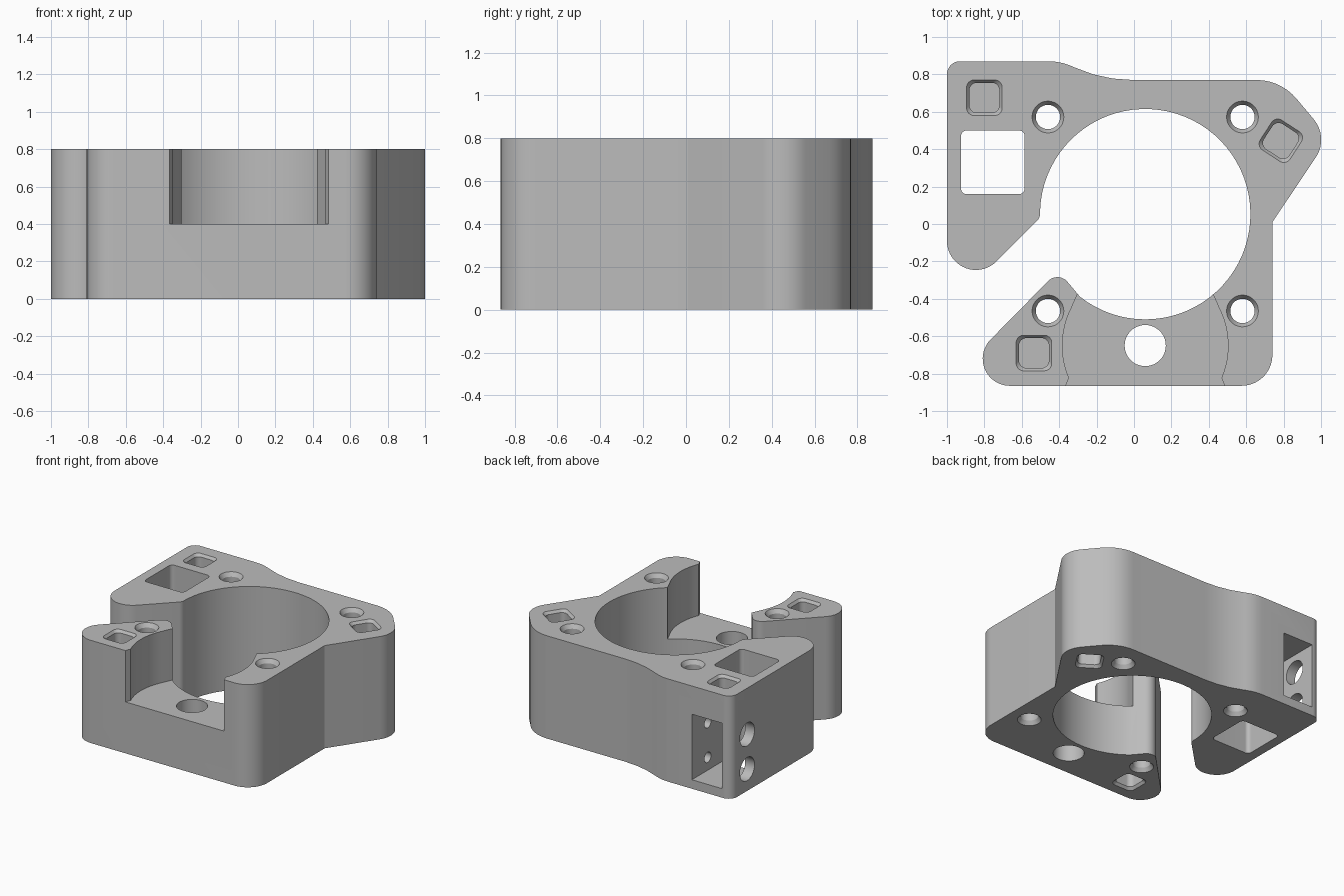
import bpy, bmesh, math
from math import radians, cos, sin, tan
from mathutils import Matrix, Vector

cube = bpy.data.objects.get("Cube")
if cube:
    bpy.data.objects.remove(cube, do_unlink=True)

HEIGHT = 0.8
BORE, BORE_R = Vector((0.06, 0.0525)), 0.5625

grey = bpy.data.materials.new("plain_grey")
grey.use_nodes = True
grey.diffuse_color = (0.5, 0.5, 0.5, 1)
grey.node_tree.nodes["Principled BSDF"].inputs["Base Color"].default_value = (0.5, 0.5, 0.5, 1)


def arc(center, r, a0, a1, n):
    """Points on an arc, angles in degrees."""
    angles = [radians(a0 + (a1 - a0) * i / n) for i in range(n + 1)]
    return [Vector((center[0] + r * cos(a), center[1] + r * sin(a))) for a in angles]


def rounded(corners):
    """Closed outline from (x, y, radius) corners."""
    pts = []
    for i, (x, y, r) in enumerate(corners):
        p = Vector((x, y))
        if r == 0:
            pts.append(p)
            continue
        d0 = (Vector(corners[i - 1][:2]) - p).normalized()
        d1 = (Vector(corners[(i + 1) % len(corners)][:2]) - p).normalized()
        half = d0.angle(d1) / 2
        c = p + (d0 + d1).normalized() * (r / sin(half))
        start = p + d0 * (r / tan(half)) - c
        turn = math.pi - 2 * half
        if d0.x * d1.y - d0.y * d1.x < 0:
            turn = -turn
        n = max(3, round(abs(turn) / radians(7)))
        for k in range(n + 1):
            pts.append(c + Matrix.Rotation(-turn * k / n, 2) @ start)
    return pts


def loft(name, rings, matrix=Matrix()):
    """Capped solid through (outline, height) rings."""
    bm = bmesh.new()
    loops = [[bm.verts.new((p[0], p[1], z)) for p in pts] for pts, z in rings]
    n = len(loops[0])
    for a, b in zip(loops, loops[1:]):
        for i in range(n):
            bm.faces.new((a[i], a[(i + 1) % n], b[(i + 1) % n], b[i]))
    bm.faces.new(loops[0])
    bm.faces.new(loops[-1])
    bmesh.ops.transform(bm, matrix=matrix, verts=bm.verts)
    bmesh.ops.recalc_face_normals(bm, faces=bm.faces)
    mesh = bpy.data.meshes.new(name)
    bm.to_mesh(mesh)
    bm.free()
    obj = bpy.data.objects.new(name, mesh)
    bpy.context.collection.objects.link(obj)
    return obj


def circle(r):
    return arc((0, 0), r, 0, 352.5, 47)


def square(s):
    h = s / 2
    return rounded([(-h, -h, 0.04), (h, -h, 0.04), (h, h, 0.04), (-h, h, 0.04)])


def box(x0, x1, y0, y1, r):
    return rounded([(x0, y0, r), (x1, y0, r), (x1, y1, r), (x0, y1, r)])


# Body outline, clockwise, with the bore arc as its inner edge
bore_edge = [(p.x, p.y, 0) for p in arc(BORE, BORE_R, 231.5, 538, 64)]
outline = rounded([
    (-1, 0.87, 0.07), (-0.39, 0.87, 0.3), (-0.17, 0.77, 0.75),
    (0.785, 0.77, 0.28), (1.043, 0.462, 0.17), (0.74, 0.01, 0),
    (0.74, -0.865, 0.165), (-1.01, -0.865, 0.145), (-0.405, -0.25, 0.07),
    *bore_edge, (-0.5, 0.035, 0.06), (-1, -0.465, 0.155)])
body = loft("clamp_body", [(outline, 0), (outline, HEIGHT)])
body.data.materials.append(grey)

cutters = []

# Front recess with curved side walls
HUB = Vector((0.06, -0.65))
right_wall = [HUB + Vector((0.40, -0.3)), HUB + Vector((0.425, -0.215))]
right_wall += arc(HUB, 0.443, -23, 27, 12) + [HUB + Vector((0.33, 0.35))]
left_wall = [Vector((2 * HUB.x - p.x, p.y)) for p in reversed(right_wall)]
recess = right_wall + left_wall
cutters.append(loft("recess_cutter", [(recess, HEIGHT / 2), (recess, 1)]))

# Round hole in the recess floor
cutters.append(loft("floor_hole_cutter", [(circle(0.11), -0.1), (circle(0.11), 1)],
                    Matrix.Translation((HUB.x, HUB.y, 0))))

# Four screw holes, chamfered at both ends
profile = [(0.098, -0.02), (0.065, 0.03), (0.065, HEIGHT - 0.03), (0.098, HEIGHT + 0.02)]
for x in (-0.46, 0.58):
    for y in (-0.465, 0.572):
        cutters.append(loft("screw_hole_cutter", [(circle(r), z) for r, z in profile],
                            Matrix.Translation((x, y, 0))))

# Blind square pockets with chamfered rims, top and bottom
pocket = [(square(0.16), -0.15), (square(0.16), -0.02), (square(0.22), 0.02)]
flip = Matrix.Rotation(math.pi, 4, 'X')
for x, y, angle, both in ((-0.8, 0.675, 0, False), (-0.535, -0.69, 0, True),
                          (0.785, 0.445, -33, True)):
    turn = Matrix.Rotation(radians(angle), 4, 'Z')
    cutters.append(loft("pocket_cutter", pocket, Matrix.Translation((x, y, HEIGHT)) @ turn))
    if both:
        cutters.append(loft("pocket_cutter", pocket, Matrix.Translation((x, y, 0)) @ turn @ flip))

# Vertical window joined to a slot in the back
window = box(-0.925, -0.585, 0.16, 0.5, 0.03)
cutters.append(loft("window_cutter", [(window, -0.1), (window, 1)]))
slot = box(-0.92, -0.66, 0.4, 1, 0)
cutters.append(loft("slot_cutter", [(slot, 0.07), (slot, 0.58)]))

# Side screw holes: wide through the outer wall, narrow beyond the slot
along_x = Matrix.Rotation(math.pi / 2, 4, 'Y')
for z in (0.17, 0.44):
    for r, x0, x1 in ((0.09, -1.1, -0.85), (0.04, -0.75, -0.53)):
        cutters.append(loft("side_hole_cutter", [(circle(r), x0), (circle(r), x1)],
                            Matrix.Translation((0, 0.675, z)) @ along_x))

bpy.context.view_layer.objects.active = body
body.select_set(True)
for c in cutters:
    c.hide_render = True
    mod = body.modifiers.new("cut", 'BOOLEAN')
    mod.operation, mod.solver, mod.object = 'DIFFERENCE', 'EXACT', c
    bpy.ops.object.modifier_apply(modifier=mod.name)
    bpy.data.objects.remove(c, do_unlink=True)

bpy.ops.object.shade_smooth_by_angle(angle=radians(25))
